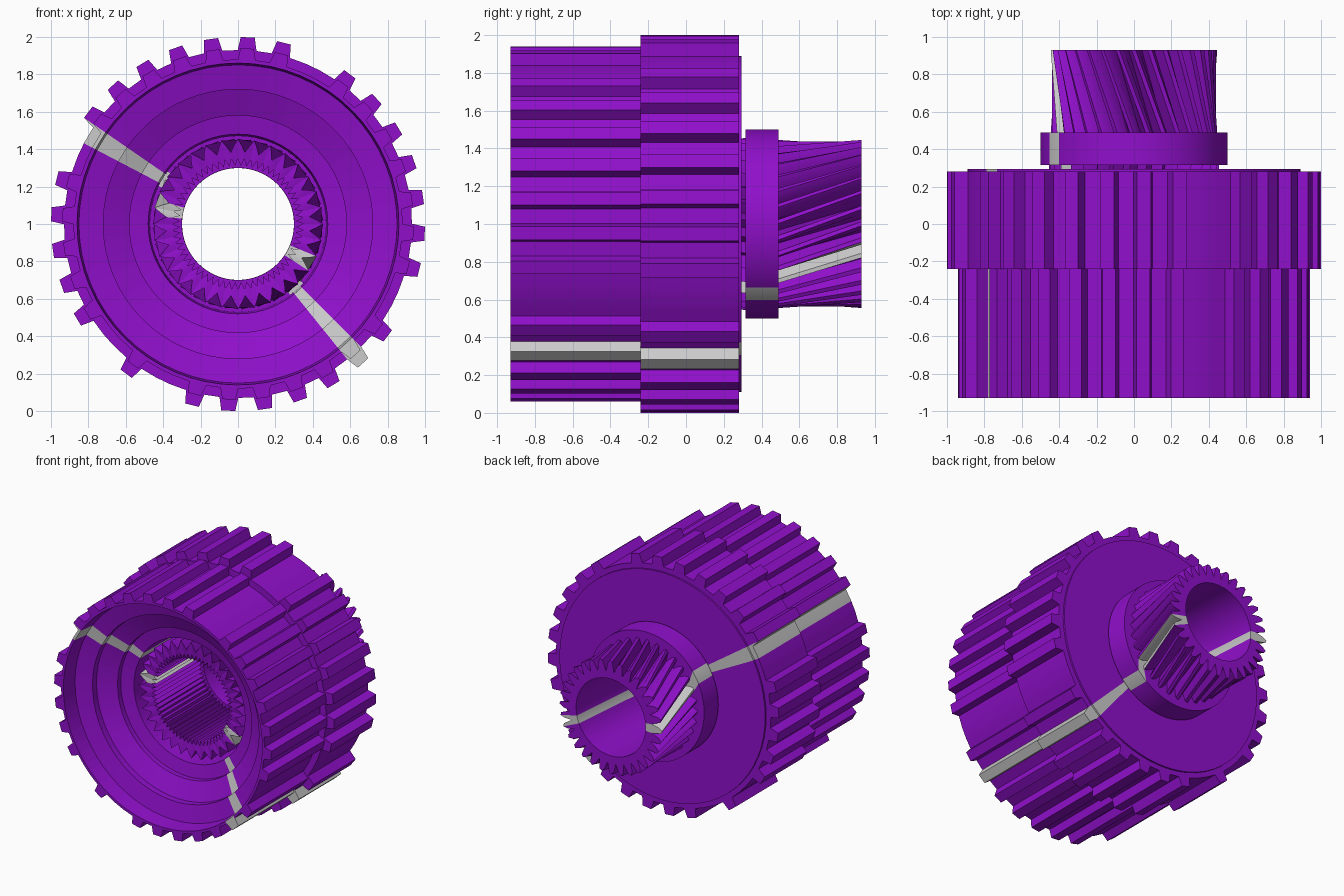
import bpy, bmesh
from math import sin, cos, radians

if "Cube" in bpy.data.objects:
    bpy.data.objects.remove(bpy.data.objects["Cube"])


def material(name, color):
    m = bpy.data.materials.new(name)
    m.diffuse_color = color
    m.use_nodes = True
    m.node_tree.nodes["Principled BSDF"].inputs["Base Color"].default_value = m.diffuse_color
    return m


PURPLE = material("purple", (0.28, 0.005, 0.60, 1))
GREY = material("grey", (0.6, 0.6, 0.6, 1))
STRIPES = (148.7, 312.0)      # angles of the two index stripes


def loft(name, angles, rings, half_width):
    """Closed ring-shaped solid; each ring is (y, radii per column, twist in degrees)."""
    n = len(angles)
    bm = bmesh.new()
    loops = []
    for y, radii, twist in rings:
        loops.append([bm.verts.new((r * cos(radians(a + twist)), y,
                                    1 + r * sin(radians(a + twist))))
                      for a, r in zip(angles, radii)])
    for i, lo in enumerate(loops):
        hi = loops[(i + 1) % len(loops)]
        for j in range(n):
            k = (j + 1) % n
            f = bm.faces.new((lo[j], lo[k], hi[k], hi[j]))
            span = (angles[k] - angles[j]) % 360
            mid = (angles[j] + span / 2) % 360
            f.material_index = int(any(abs(mid - s) < half_width for s in STRIPES))
    bmesh.ops.recalc_face_normals(bm, faces=bm.faces)
    me = bpy.data.meshes.new(name)
    bm.to_mesh(me)
    bm.free()
    me.materials.append(PURPLE)
    me.materials.append(GREY)
    ob = bpy.data.objects.new(name, me)
    bpy.context.collection.objects.link(ob)
    bpy.ops.object.select_all(action='DESELECT')
    ob.select_set(True)
    bpy.context.view_layer.objects.active = ob
    bpy.ops.object.shade_smooth_by_angle(angle=radians(20))
    return ob


# Toothed drum: 32 tooth positions, some left blank
TEETH, PHASE = 32, 87
BLANK = {6, 12, 14, 22, 30}
drum_angles = [PHASE + k * 360 / TEETH + d
               for k in range(TEETH) for d in (-3.1, -2.15, 2.15, 3.1)]


def teeth(y, root, tip):
    radii = []
    for k in range(TEETH):
        t = root if k in BLANK else tip
        radii += [root, t, t, root]
    return y, radii, 0


def circle(y, r, twist=0):
    return y, [r] * 128, twist


drum = [teeth(-0.93, 0.88, 0.94), teeth(-0.24, 0.88, 0.94),
        teeth(-0.24, 0.93, 1.0), teeth(0.28, 0.93, 1.0)]
# back plate, bore, then the stepped front recess
drum += [circle(y, r) for y, r in (
    (0.28, 0.89), (0.293, 0.89), (0.293, 0.47), (-0.60, 0.48), (-0.62, 0.58),
    (-0.66, 0.58), (-0.72, 0.72), (-0.77, 0.72), (-0.80, 0.85), (-0.93, 0.86))]
loft("toothed_drum", drum_angles, drum, 3.2)


# Hub: outer teeth in the drum, collar, twisted pinion, bore with fine splines
hub_angles = [PHASE + j * 360 / 128 for j in range(128)]


def pattern(y, values, twist=0):
    return y, [values[j % len(values)] for j in range(128)], twist


outer = (0.385, 0.42, 0.455, 0.42)
pinion = (0.355, 0.415, 0.445, 0.435)
loft("hub_with_pinion", hub_angles, [
    pattern(-0.58, outer, 20), pattern(0.315, outer),
    circle(0.315, 0.50), circle(0.49, 0.50),
    pattern(0.49, pinion, 9), pattern(0.93, pinion, 30),
    circle(0.93, 0.30, 30), circle(0.0, 0.30, 20),
    pattern(0.0, (0.35, 0.31), 20), pattern(-0.57, (0.35, 0.31), 20)], 5)
